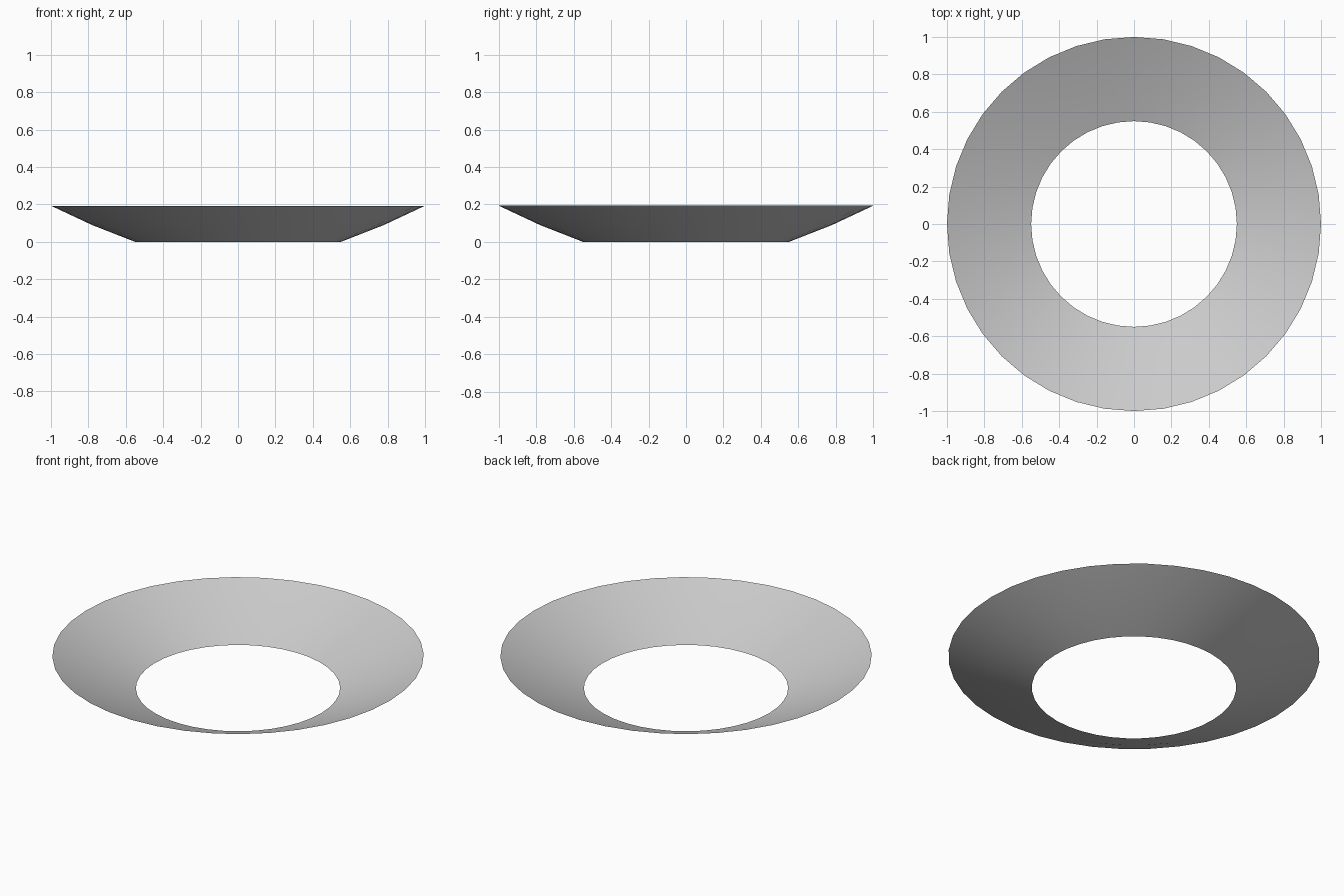
import bpy, bmesh, math

if "Cube" in bpy.data.objects:
    bpy.data.objects.remove(bpy.data.objects["Cube"])

SIDES = 40
# radius, height from the inner hole to the outer rim
PROFILE = [(0.55, 0.0), (0.78, 0.09), (1.0, 0.193)]

# Thin open flared ring
bm = bmesh.new()
rings = []
for r, z in PROFILE:
    rings.append([bm.verts.new((r * math.cos(2 * math.pi * i / SIDES),
                                r * math.sin(2 * math.pi * i / SIDES), z))
                  for i in range(SIDES)])
for inner, outer in zip(rings, rings[1:]):
    for i in range(SIDES):
        j = (i + 1) % SIDES
        bm.faces.new((inner[i], outer[i], outer[j], inner[j]))

mesh = bpy.data.meshes.new("flared_ring")
bm.to_mesh(mesh)
bm.free()
for p in mesh.polygons:
    p.use_smooth = True
ring = bpy.data.objects.new("flared_ring", mesh)
bpy.context.collection.objects.link(ring)
